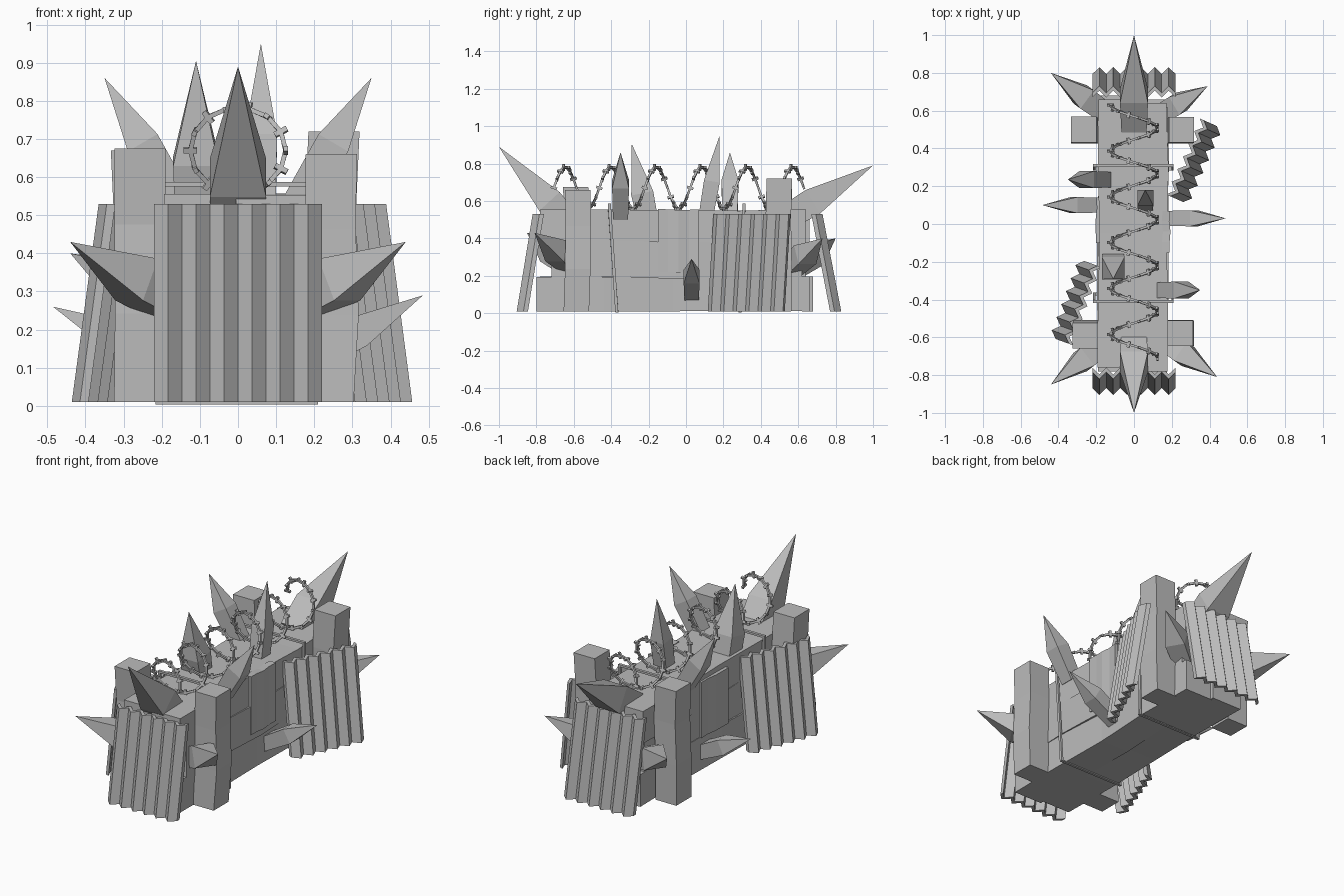
import bpy, bmesh, math, random
from mathutils import Vector, Matrix

random.seed(4)
if "Cube" in bpy.data.objects:
    bpy.data.objects.remove(bpy.data.objects["Cube"])

grey = bpy.data.materials.new("plain_grey")
grey.use_nodes = True
GREY = (0.5, 0.5, 0.5, 1)
grey.diffuse_color = GREY
grey.node_tree.nodes["Principled BSDF"].inputs["Base Color"].default_value = GREY


def finish(name, bm):
    bmesh.ops.recalc_face_normals(bm, faces=bm.faces)
    mesh = bpy.data.meshes.new(name)
    bm.to_mesh(mesh)
    bm.free()
    mesh.materials.append(grey)
    obj = bpy.data.objects.new(name, mesh)
    bpy.context.collection.objects.link(obj)
    return obj


def loft(bm, rings, cap=True):
    """Join rings of points into a closed skin."""
    loops = [[bm.verts.new(p) for p in ring] for ring in rings]
    n = len(loops[0])
    for a, b in zip(loops, loops[1:]):
        for i in range(n):
            j = (i + 1) % n
            bm.faces.new((a[i], a[j], b[j], b[i]))
    if cap:
        bm.faces.new(loops[0][::-1])
        bm.faces.new(loops[-1])
    return loops


SQUARE = ((-1, -1), (1, -1), (1, 1), (-1, 1))


def wobble(amount):
    return random.uniform(-amount, amount)


# Rough timber running front to back
def beam(name, x0, x1, y0, y1, z0, z1, rough=0.008):
    bm = bmesh.new()
    rings = []
    for k in range(5):
        y = y0 + (y1 - y0) * k / 4
        dx, dz = wobble(rough), wobble(rough)
        rings.append([((x0, x1)[u > 0] + dx, y, max(0.01, (z0, z1)[v > 0] + dz))
                      for u, v in SQUARE])
    loft(bm, rings)
    finish(name, bm)


# Upright timber with a slight kink
def post(name, x, y, top):
    bm = bmesh.new()
    rings = []
    for t in (0, 0.35, 0.7, 1):
        dx, dy = wobble(0.007), wobble(0.008)
        rings.append([(x + u * 0.067 + dx, y + v * 0.068 + dy,
                       0.01 + (top - 0.01) * t) for u, v in SQUARE])
    loft(bm, rings)
    finish(name, bm)


# Square stake: straight shank, then a long point
def spike(name, base, tip, width, shoulder):
    base, tip = Vector(base), Vector(tip)
    d = tip - base
    side = d.cross(Vector((0, 0, 1))).normalized()
    up = side.cross(d).normalized()
    bm = bmesh.new()
    rings = []
    for t, w in ((0, 0.45), (shoulder, 0.5)):
        rings.append([base + d * t + (side * u + up * v) * width * w for u, v in SQUARE])
    loops = loft(bm, rings, cap=False)
    bm.faces.new(loops[0])
    apex = bm.verts.new(tip)
    for i in range(4):
        bm.faces.new((loops[1][i], loops[1][(i + 1) % 4], apex))
    finish(name, bm)


# Zigzag sheet leaning against the wall; outward is the way it faces
def sheet(name, bottom, outward, lean):
    out = Vector((math.cos(outward), math.sin(outward), 0))
    along = Vector((-out.y, out.x, 0))
    foot = Vector(bottom)
    rise = Vector((0, 0, 0.52)) - out * lean
    count, half, thick = 12, 0.22, 0.012
    front, back = [], []
    for i in range(count + 1):
        p = foot + along * (2 * half * i / count - half) + out * (0.018 if i % 2 else -0.018)
        front.append(p + out * thick)
        back.append(p - out * thick)
    outline = front + back[::-1]
    bm = bmesh.new()
    low, high = loft(bm, [outline, [p + rise for p in outline]], cap=False)
    n = len(outline)
    for i in range(count):
        for loop in (low, high):
            bm.faces.new((loop[i], loop[i + 1], loop[n - 2 - i], loop[n - 1 - i]))
    finish(name, bm)


# Stacked timbers of the wall
layers = (("lower", -0.8, 0.68, 0.01, 0.2), ("middle", -0.72, 0.64, 0.19, 0.385),
          ("upper", -0.78, 0.66, 0.37, 0.555))
for label, y0, y1, z0, z1 in layers:
    beam(label + "_left_beam", -0.005, 0.178, y0, y1 - 0.02, z0, z1)
    beam(label + "_right_beam", -0.19, 0.005, y0 + 0.02, y1, z0, z1)
beam("side_patch", 0.15, 0.19, -0.15, 0.07, 0.22, 0.555, 0.004)
beam("other_side_patch", -0.2, -0.16, -0.1, 0.14, 0.2, 0.52, 0.004)

# Corner posts
post("front_left_post", 0.243, -0.583, 0.66)
post("front_right_post", -0.255, -0.583, 0.675)
post("back_left_post", 0.245, 0.5, 0.72)
post("back_right_post", -0.26, 0.5, 0.67)

# Corrugated sheets
sheet("front_sheet", (0, -0.875, 0.01), -math.pi / 2, 0.085)
sheet("back_sheet", (0, 0.8, 0.01), math.pi / 2, 0.1)
sheet("left_sheet", (0.355, 0.315, 0.01), math.radians(-24), 0.075)
sheet("right_sheet", (-0.345, -0.4, 0.01), math.radians(160), 0.075)

# Stakes at the ends, along the top and on the sides
spike("front_spike", (0, -0.64, 0.5), (0, -1, 0.89), 0.148, 0.25)
spike("back_spike", (0, 0.52, 0.5), (0, 1, 0.79), 0.148, 0.33)
spike("top_front_spike", (-0.11, -0.2, 0.48), (-0.11, -0.29, 0.905), 0.12, 0.38)
spike("top_back_spike", (0.06, 0.1, 0.48), (0.06, 0.18, 0.95), 0.085, 0.48)
spike("upper_left_spike", (0.15, -0.35, 0.52), (0.35, -0.35, 0.86), 0.09, 0.5)
spike("upper_right_spike", (-0.15, 0.235, 0.52), (-0.35, 0.235, 0.86), 0.09, 0.5)
spike("lower_left_spike", (0.15, 0.03, 0.1), (0.485, 0.03, 0.29), 0.085, 0.5)
spike("lower_right_spike", (-0.15, 0.1, 0.1), (-0.485, 0.1, 0.26), 0.085, 0.5)
spike("front_left_spike", (0.14, -0.6, 0.26), (0.44, -0.81, 0.43), 0.12, 0.42)
spike("front_right_spike", (-0.14, -0.62, 0.26), (-0.44, -0.85, 0.43), 0.12, 0.42)
spike("back_left_spike", (0.12, 0.57, 0.25), (0.39, 0.73, 0.4), 0.11, 0.42)
spike("back_right_spike", (-0.14, 0.58, 0.25), (-0.44, 0.8, 0.4), 0.12, 0.42)

# Thin straps round the wall
for name, y, skew in (("front_strap", -0.39, 0.02), ("back_strap", 0.3, -0.01)):
    bm = bmesh.new()
    corners = [(-0.205, 0.01, 0), (0.198, 0.01, 0), (0.198, 0.575, -1), (-0.205, 0.575, -1)]
    rings = []
    for grow, dy in ((0, -0.008), (0.012, -0.008), (0.012, 0.008), (0, 0.008), (0, -0.008)):
        rings.append([(x + math.copysign(grow, x), y + dy + skew * (2 * s + 1),
                       z + (grow if s else -grow / 2)) for x, z, s in corners])
    loft(bm, rings, cap=False)
    bmesh.ops.remove_doubles(bm, verts=bm.verts, dist=0.0001)
    finish(name, bm)


# Coiled wire along the top, with small barbs
def coil(t):
    a = math.pi - 2 * math.pi * t
    return Vector((0.125 * math.cos(a), 0.63 - 0.243 * t, 0.67 + 0.112 * math.sin(a)))


bm = bmesh.new()
barbs = bmesh.new()
rings = []
steps = 77
for k in range(steps + 1):
    t = k / 14
    p = coil(t)
    d = (coil(t + 0.01) - coil(t - 0.01)).normalized()
    inward = Vector((-p.x, 0, 0.67 - p.z)).normalized()
    side = d.cross(inward).normalized()
    inward = side.cross(d)
    rings.append([p + (side * u + inward * v) * 0.006 for u, v in SQUARE])
    turn = Matrix((side, inward, d)).transposed().to_4x4()
    long_side = (0.034, 0.012, 0.014) if k % 2 else (0.012, 0.036, 0.014)
    bmesh.ops.create_cube(barbs, size=1, matrix=Matrix.Translation(p) @ turn
                          @ Matrix.Diagonal((*long_side, 1)))
loft(bm, rings)
finish("coiled_wire", bm)
finish("wire_barbs", barbs)
